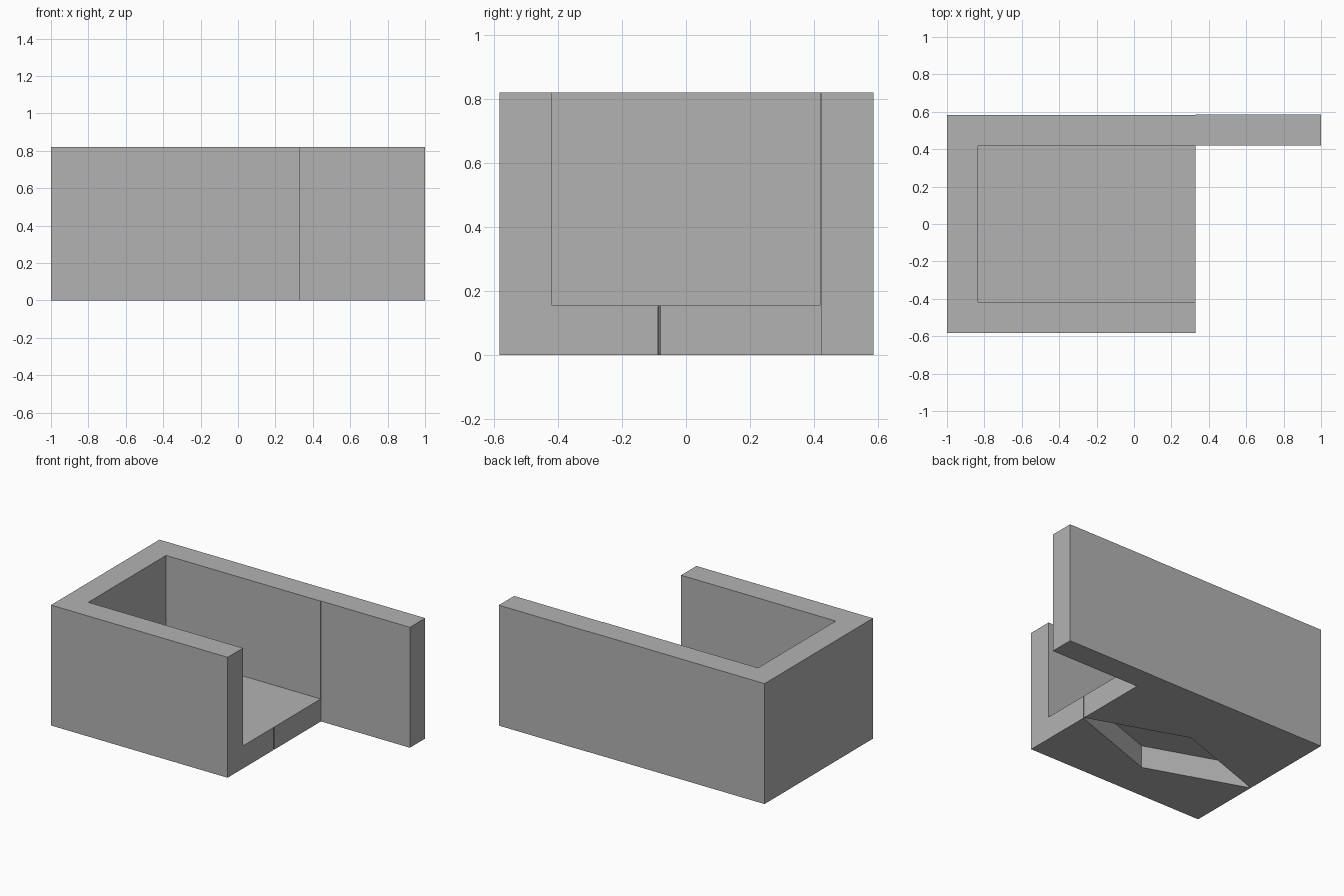
import bpy
import bmesh

cube = bpy.data.objects.get("Cube")
if cube:
    bpy.data.objects.remove(cube, do_unlink=True)

grey = bpy.data.materials.new("plain grey")
grey.use_nodes = True
colour = (0.45, 0.45, 0.45, 1)
grey.diffuse_color = colour
grey.node_tree.nodes["Principled BSDF"].inputs["Base Color"].default_value = colour


def prism(name, outline, bottom, top):
    """Upright solid from a counter-clockwise xy outline."""
    bm = bmesh.new()
    face = bm.faces.new([bm.verts.new((x, y, bottom)) for x, y in outline])
    up = bmesh.ops.extrude_face_region(bm, geom=[face])["geom"]
    verts = [v for v in up if isinstance(v, bmesh.types.BMVert)]
    bmesh.ops.translate(bm, vec=(0, 0, top - bottom), verts=verts)
    bmesh.ops.recalc_face_normals(bm, faces=bm.faces)
    mesh = bpy.data.meshes.new(name)
    bm.to_mesh(mesh)
    bm.free()
    mesh.materials.append(grey)
    obj = bpy.data.objects.new(name, mesh)
    bpy.context.collection.objects.link(obj)
    return obj


def rectangle(x0, x1, y0, y1):
    return [(x0, y0), (x1, y0), (x1, y1), (x0, y1)]


def cut(target, cutter):
    mod = target.modifiers.new(cutter.name, "BOOLEAN")
    mod.operation = "DIFFERENCE"
    mod.solver = "EXACT"
    mod.object = cutter
    cutter.hide_render = True
    cutter.hide_viewport = True


height, floor = 0.82, 0.154
end, back = 0.33, 0.583

# Open-topped, open-ended box
box = prism("walled_box", rectangle(-1, end, -back, back), 0, height)
room = prism("room_cutter", rectangle(-0.835, end + 0.2, -0.418, 0.418), floor, height + 0.2)
cut(box, room)

# Diamond pocket under the floor, its tip just breaking the open end
cx, cy, rx, ry = -0.329, -0.084, 0.67, 0.235
diamond = [(cx + rx, cy), (cx, cy + ry), (cx - rx, cy), (cx, cy - ry)]
pocket = prism("pocket_cutter", diamond, -0.1, floor - 0.002)
cut(box, pocket)

# Wall extension along the back
prism("back_wall_extension", rectangle(end, 1, 0.421, 0.585), 0, height)
